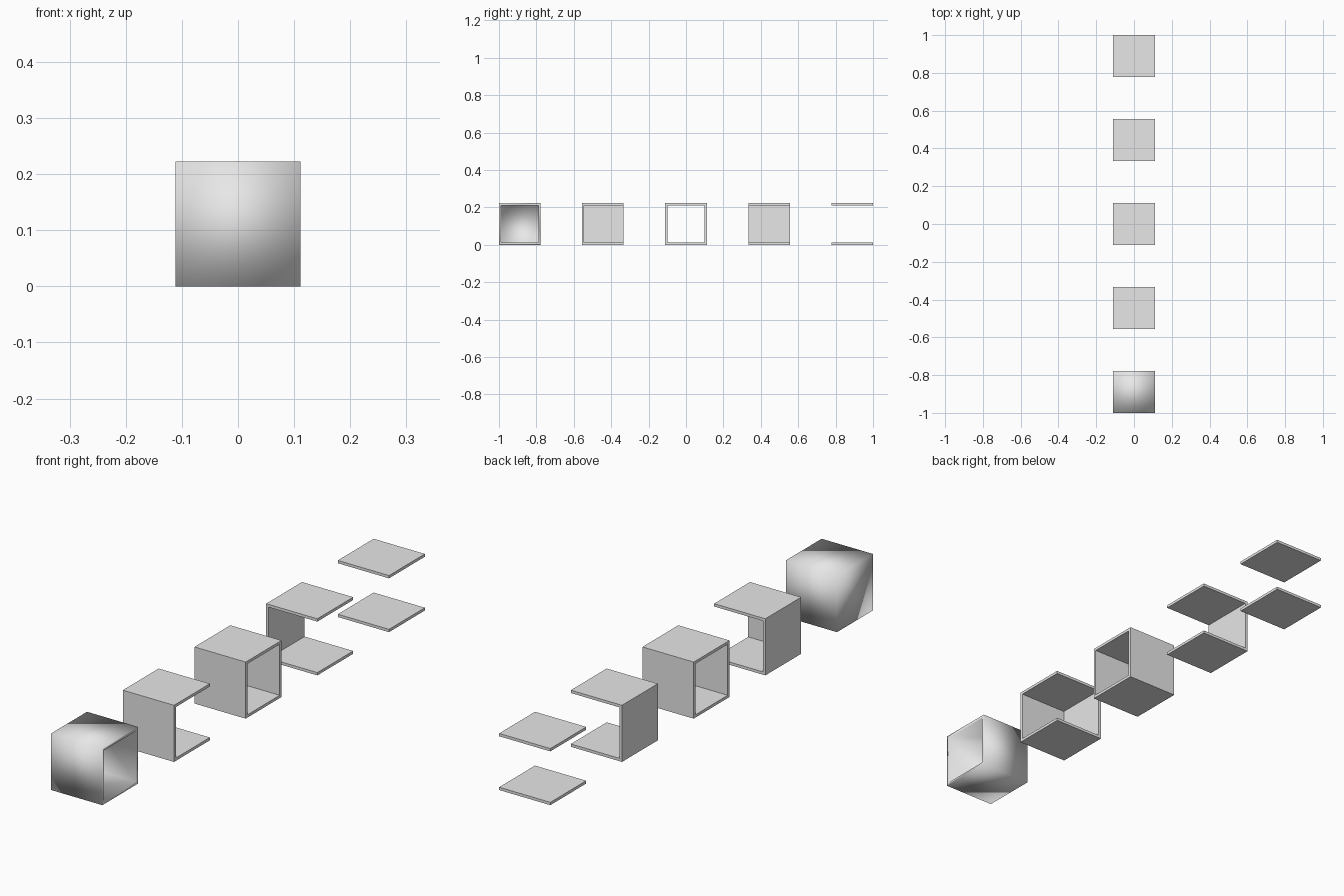
import bpy, bmesh
from mathutils import Vector

old = bpy.data.objects.get("Cube")
if old:
    bpy.data.objects.remove(old, do_unlink=True)

SIZE = 2 / 9           # edge of each module
WALL = SIZE / 20       # wall thickness
PITCH = SIZE * 2       # spacing along the row

grey = bpy.data.materials.new("light grey")
grey.use_nodes = True
color = (0.8, 0.8, 0.8, 1)
grey.diffuse_color = color
grey.node_tree.nodes["Principled BSDF"].inputs["Base Color"].default_value = color

DIRECTIONS = {
    "front": Vector((0, -1, 0)), "back": Vector((0, 1, 0)),
    "left": Vector((1, 0, 0)), "right": Vector((-1, 0, 0)),
}


def module(name, slot, open_sides, smooth=False):
    """Hollow box with the listed sides removed and walls thickened inward."""
    bm = bmesh.new()
    bmesh.ops.create_cube(bm, size=SIZE)
    bm.normal_update()
    gone = [f for f in bm.faces
            if any(f.normal.dot(DIRECTIONS[s]) > 0.9 for s in open_sides)]
    bmesh.ops.delete(bm, geom=gone, context='FACES')

    # Inner skin: each corner moves in by the wall thickness of its walls
    outer = list(bm.faces)
    rims = [e.link_loops[0] for e in bm.edges if e.is_boundary]
    rims = [(lp.vert, lp.link_loop_next.vert) for lp in rims]
    inner = {}
    for v in list(bm.verts):
        shift = sum((f.normal for f in v.link_faces), Vector())
        inner[v] = bm.verts.new(v.co - shift * WALL)
    for f in outer:
        bm.faces.new([inner[v] for v in reversed(f.verts)])
    # Rims around the openings
    for a, b in rims:
        bm.faces.new((b, a, inner[a], inner[b]))

    for f in bm.faces:
        f.smooth = smooth
    mesh = bpy.data.meshes.new(name)
    bm.to_mesh(mesh)
    bm.free()
    mesh.materials.append(grey)
    obj = bpy.data.objects.new(name, mesh)
    obj.location = (0, slot * PITCH, SIZE / 2)
    bpy.context.collection.objects.link(obj)


# Row of modules from front to back
module("end_module", -2, ["left"], smooth=True)
module("corner_module", -1, ["left", "back"])
module("tunnel_module", 0, ["left", "right"])
module("single_wall_module", 1, ["left", "front", "back"])
module("floor_and_ceiling_module", 2, ["left", "right", "front", "back"])
